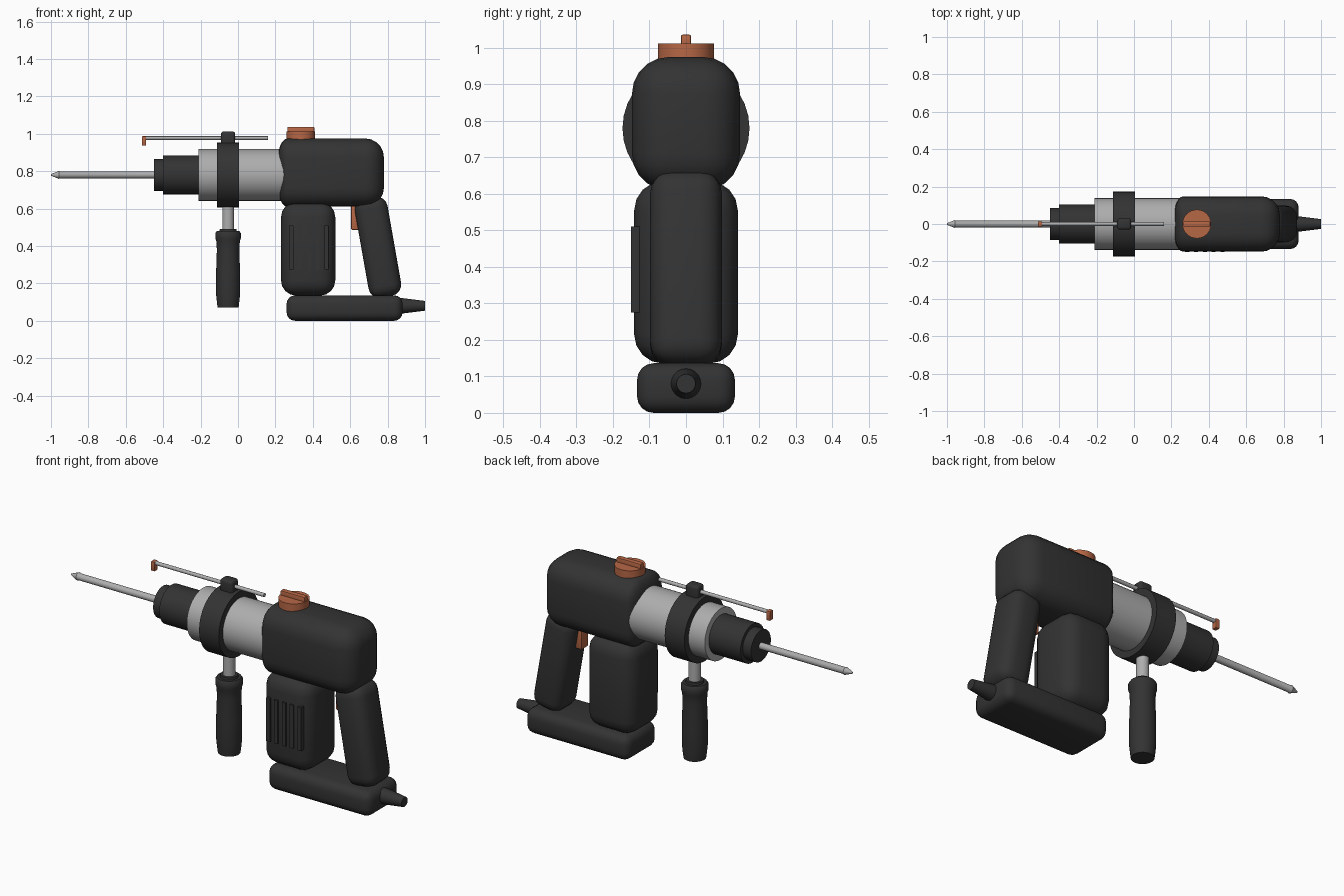
import bpy, bmesh, math
from mathutils import Matrix, Vector

if "Cube" in bpy.data.objects:
    bpy.data.objects.remove(bpy.data.objects["Cube"])


def make_material(name, rgb):
    m = bpy.data.materials.new(name)
    m.diffuse_color = (*rgb, 1)
    m.use_nodes = True
    m.node_tree.nodes["Principled BSDF"].inputs["Base Color"].default_value = m.diffuse_color
    return m


DARK = make_material("dark rubber", (0.033, 0.033, 0.033))
METAL = make_material("light metal", (0.42, 0.42, 0.42))
ORANGE = make_material("orange plastic", (0.47, 0.135, 0.06))


def finish(bm, name, mat, angle=40):
    bmesh.ops.recalc_face_normals(bm, faces=bm.faces)
    me = bpy.data.meshes.new(name)
    bm.to_mesh(me)
    bm.free()
    ob = bpy.data.objects.new(name, me)
    bpy.context.collection.objects.link(ob)
    me.materials.append(mat)
    bpy.ops.object.select_all(action='DESELECT')
    ob.select_set(True)
    bpy.context.view_layer.objects.active = ob
    bpy.ops.object.shade_smooth_by_angle(angle=math.radians(angle))
    return ob


def box(name, mat, lo, hi, r=0.0, seg=4, front_squash=1.0):
    """Rounded box between two corners, optionally with a tighter -x end."""
    lo, hi = Vector(lo), Vector(hi)
    size, mid = hi - lo, (hi + lo) / 2
    bm = bmesh.new()
    bmesh.ops.create_cube(bm, size=1, matrix=Matrix.Diagonal((*size, 1)))
    if r:
        bmesh.ops.bevel(bm, geom=bm.edges[:], offset=r, segments=seg,
                        profile=0.5, affect='EDGES')
    if front_squash != 1:
        for v in bm.verts:
            d = v.co.x + size.x / 2
            if d < r + 1e-4:
                v.co.x = -size.x / 2 + d * front_squash
    ob = finish(bm, name, mat)
    ob.location = mid
    return ob


def lathe(name, mat, profile, axis='X', at=(0, 0, 0), n=32):
    """Closed turned solid from (position along axis, radius) pairs."""
    bm = bmesh.new()
    rings = []
    for p, r in profile:
        ring = []
        for i in range(n):
            a = math.tau * i / n
            u, w = r * math.cos(a), r * math.sin(a)
            co = (p, u, w) if axis == 'X' else (u, w, p)
            ring.append(bm.verts.new(co))
        rings.append(ring)
    for a, b in zip(rings, rings[1:]):
        for i in range(n):
            j = (i + 1) % n
            bm.faces.new((a[i], a[j], b[j], b[i]))
    bm.faces.new(rings[0])
    bm.faces.new(rings[-1])
    ob = finish(bm, name, mat)
    ob.location = at
    return ob


# Housing, motor and base
box("gear_housing", DARK, (0.215, -0.148, 0.61), (0.78, 0.148, 0.975), 0.1, 5, 0.5)
box("motor_housing", DARK, (0.23, -0.142, 0.135), (0.52, 0.142, 0.635), 0.08)
box("base", DARK, (0.26, -0.134, 0.0), (0.88, 0.134, 0.136), 0.045)

# Vent ribs on the motor side
for i in range(5):
    x = 0.285 + 0.047 * i
    box(f"vent_rib_{i + 1}", DARK, (x - 0.011, -0.15, 0.275), (x + 0.011, -0.12, 0.51))

# Slanted rear handle and trigger
handle = box("rear_handle", DARK, (0.66, -0.098, 0.125), (0.837, 0.098, 0.662), 0.06)
handle.rotation_euler.y = math.radians(-10)
box("trigger", ORANGE, (0.605, -0.03, 0.485), (0.67, 0.03, 0.63), 0.008, 2)

# Power cord sleeve
lathe("cord_sleeve", DARK, [(0.85, 0.042), (0.88, 0.041), (1.0, 0.026)],
      at=(0, 0, 0.08), n=24)

# Mode knob with grip ridge
lathe("mode_knob", ORANGE, [(0.95, 0.077), (1.012, 0.077)], 'Z', (0.336, 0, 0))
box("knob_ridge", ORANGE, (0.264, -0.014, 1.0), (0.408, 0.014, 1.036), 0.004, 2)

# Barrel, collar, chuck and bit along the drill axis
AXIS = (0, 0, 0.78)
lathe("barrel", METAL, [(-0.21, 0.139), (0.26, 0.139)], at=AXIS)
lathe("clamp_collar", DARK, [(-0.112, 0.174), (0.006, 0.174)], at=AXIS)
lathe("chuck", DARK, [(-0.4, 0.104), (-0.2, 0.104)], at=AXIS)
lathe("chuck_nose", DARK, [(-0.45, 0.085), (-0.39, 0.085)], at=AXIS)
lathe("drill_bit", METAL,
      [(-1.0, 0.004), (-0.958, 0.021), (-0.952, 0.018), (-0.43, 0.018)], at=AXIS, n=16)

# Depth stop
box("depth_clamp", DARK, (-0.091, -0.03, 0.93), (-0.015, 0.03, 1.012), 0.014, 3)
lathe("depth_rod", METAL, [(-0.505, 0.01), (0.16, 0.01)], at=(0, 0, 0.977), n=12)
box("depth_stop_tip", ORANGE, (-0.513, -0.014, 0.936), (-0.491, 0.014, 0.987), 0.003, 2)

# Side handle
SIDE = (-0.053, 0, 0)
lathe("side_handle_stem", METAL, [(0.46, 0.031), (0.63, 0.031)], 'Z', SIDE, 24)
lathe("side_handle_grip", DARK,
      [(0.07, 0.056), (0.085, 0.058), (0.14, 0.064), (0.26, 0.064), (0.38, 0.06),
       (0.425, 0.063), (0.44, 0.068), (0.468, 0.068), (0.48, 0.06), (0.48, 0.046),
       (0.492, 0.044)], 'Z', SIDE)
